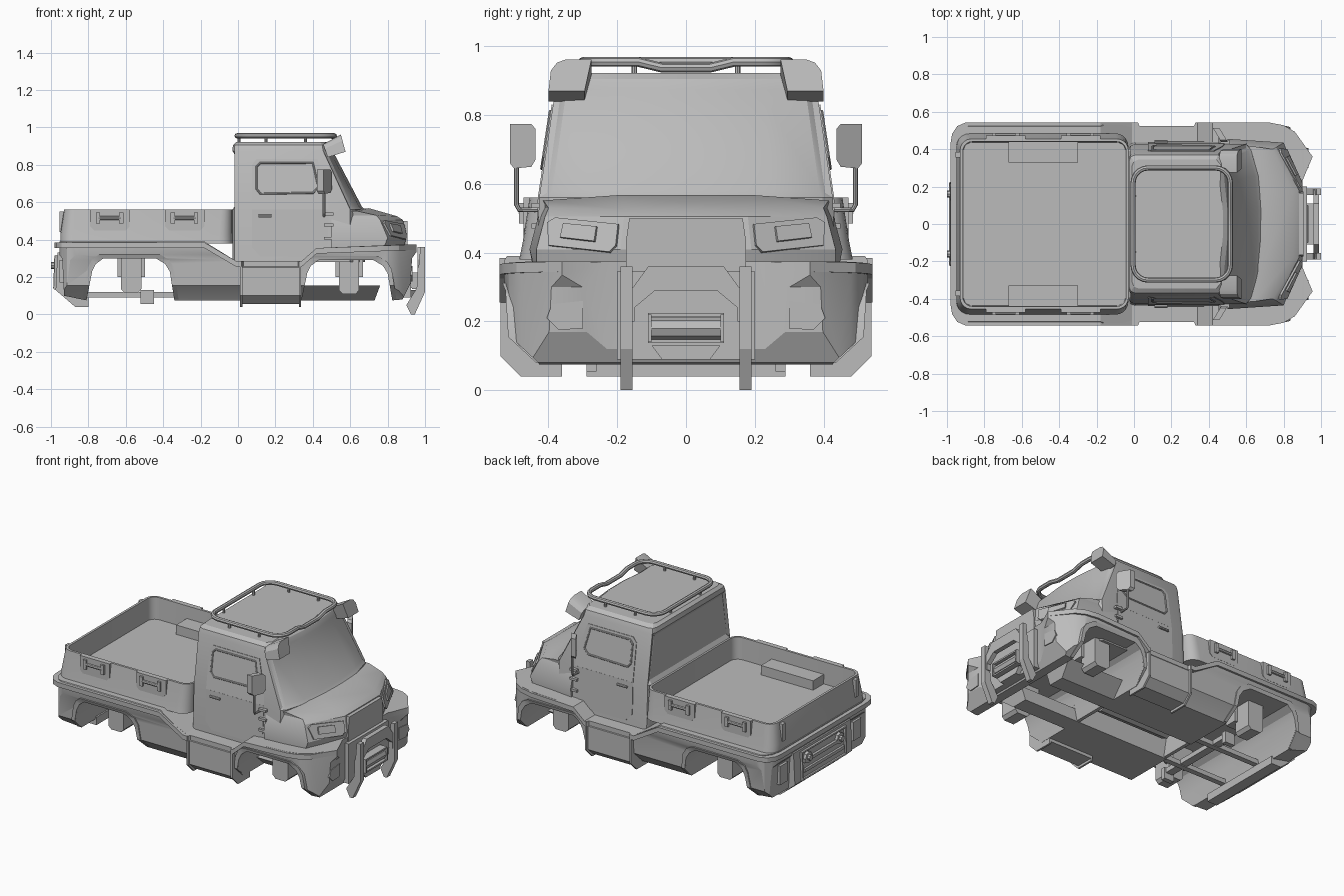
import bpy, bmesh, math
from mathutils import Vector

if "Cube" in bpy.data.objects:
    bpy.data.objects.remove(bpy.data.objects["Cube"])

grey = bpy.data.materials.new("plain_grey")
grey.use_nodes = True
grey.diffuse_color = (0.5, 0.5, 0.5, 1)
for node in grey.node_tree.nodes:
    if node.type == 'BSDF_PRINCIPLED':
        node.inputs["Base Color"].default_value = (0.5, 0.5, 0.5, 1)


def add(name, mesh, mirror=False):
    ob = bpy.data.objects.new(name, mesh)
    bpy.context.scene.collection.objects.link(ob)
    mesh.materials.clear()
    mesh.materials.append(grey)
    if mirror:
        m = ob.modifiers.new("mirror", 'MIRROR')
        m.use_axis = (False, True, False)
        m.use_mirror_merge = False
    return ob


def finish(name, bm, mirror=False):
    bmesh.ops.recalc_face_normals(bm, faces=bm.faces)
    mesh = bpy.data.meshes.new(name)
    bm.to_mesh(mesh)
    bm.free()
    return add(name, mesh, mirror)


def bake(ob):
    dg = bpy.context.evaluated_depsgraph_get()
    return bpy.data.meshes.new_from_object(ob.evaluated_get(dg), depsgraph=dg)


def loft_bm(rings):
    bm = bmesh.new()
    loops = [[bm.verts.new(p) for p in r] for r in rings]
    n = len(loops[0])
    for a, b in zip(loops, loops[1:]):
        for i in range(n):
            j = (i + 1) % n
            bm.faces.new((a[i], a[j], b[j], b[i]))
    bm.faces.new(loops[0])
    bm.faces.new(loops[-1])
    bmesh.ops.recalc_face_normals(bm, faces=bm.faces)
    return bm


def prism(name, pts, axis, lo, hi, mirror=False):
    """Extrude a 2D outline along the given axis."""
    place = {'x': lambda p, d: (d, p[0], p[1]),
             'y': lambda p, d: (p[0], d, p[1]),
             'z': lambda p, d: (p[0], p[1], d)}[axis]
    rings = [[place(p, d) for p in pts] for d in (lo, hi)]
    return finish(name, loft_bm(rings), mirror)


def box(name, x, y, z, mirror=False):
    pts = [(x[0], z[0]), (x[1], z[0]), (x[1], z[1]), (x[0], z[1])]
    return prism(name, pts, 'y', y[0], y[1], mirror)


def plate(name, pts, hint, thick=0.008):
    """Thin panel standing proud of a surface, on both sides."""
    pts = [Vector(p) for p in pts]
    n = (pts[1] - pts[0]).cross(pts[2] - pts[0]).normalized()
    n = n if n.dot(Vector(hint)) > 0 else -n
    return finish(name, loft_bm([[p - n * 0.004 for p in pts],
                                 [p + n * thick for p in pts]]), True)


def tube(name, pts, r, closed=False, mirror=False):
    cu = bpy.data.curves.new(name, 'CURVE')
    cu.dimensions = '3D'
    cu.bevel_depth, cu.bevel_resolution, cu.use_fill_caps = r, 2, True
    sp = cu.splines.new('POLY')
    sp.points.add(len(pts) - 1)
    for q, p in zip(sp.points, pts):
        q.co = (*p, 1)
    sp.use_cyclic_u = closed
    tmp = add(name + "_path", cu)
    mesh = bake(tmp)
    bpy.data.objects.remove(tmp)
    return add(name, mesh, mirror)


def trim(ob, *cutters, op='INTERSECT'):
    for c in cutters:
        m = ob.modifiers.new("trim", 'BOOLEAN')
        m.operation, m.object, m.solver = op, c, 'EXACT'
    ob.data = bake(ob)
    ob.modifiers.clear()
    for c in cutters:
        bpy.data.objects.remove(c)
    return ob


def both(half):
    """Complete a half outline with its reflection across y."""
    return half + [(p[0], -p[1], *p[2:]) for p in reversed(half)]


def both_yz(half):
    return half + [(-y, z) for y, z in reversed(half)]


def rrect(x0, x1, w, r, z, n=5):
    out = []
    for k, (cx, cy) in enumerate([(x1 - r, w - r), (x0 + r, w - r), (x0 + r, r - w), (x1 - r, r - w)]):
        for i in range(n + 1):
            a = math.pi / 2 * (k + i / n)
            out.append((cx + r * math.cos(a), cy + r * math.sin(a), z))
    return out


# Lower body: side outline trimmed by plan and cross-section
def arch(x0, x1, top, grow=0.0):
    a, b, t = x0 - grow, x1 + grow, top + grow
    return [(a, .04), (a + .03, t - .07), (a + .05, t - .03), (a + .09, t),
            (b - .1, t), (b - .05, t - .03), (b - .025, t - .07), (b, .04)]


REAR, FRONT = (-.81, -.34, .30), (.34, .825, .29)


def plan(grow=0.0, tail=0.0):
    g = .53 + grow
    return prism("plan_cutter", both([(tail - .985, .41), (tail - .972, g - .06), (tail - .945, g - .02),
                                      (tail - .90, g), (.02, g), (.03, g - .02), (.32, g - .02), (.33, g),
                                      (.72, g), (.80, g - .015), (.86, g - .05), (.955, .36), (.90, .23)]),
                 'z', -.1, 1)


def section(s=1.0):
    return prism("section_cutter", both_yz([(.40 * s, .03), (.43 * s, .08), (.51 * s, .155), (.518 * s, .29),
                                            (.545 * s, .355), (.50 * s, .42)]), 'x', -1.1, 1.1)


side = ([(-.965, .39), (-.965, .33), (-.94, .30), (-.93, .10)] + arch(*REAR) + arch(*FRONT)
        + [(.88, .08), (.925, .17), (.93, .30), (.955, .335), (.955, .365), (.90, .375), (.42, .355),
           (.34, .285), (-.01, .285), (-.18, .39)])
side = [(x, max(z, .075)) for x, z in side]
body = trim(prism("lower_body", side, 'y', -.6, .6), plan(0, .03), section())
trim(body, box("tunnel_cutter", (-.4, .4), (-.11, .11), (0, .24)), op='DIFFERENCE')
tube("gearbox", [(-.25, 0, .19), (.25, 0, .19)], .06)

# Raised wheel arch lips
for nm, spec in (("rear", REAR), ("front", FRONT)):
    ring = [(x, max(z, .08)) for x, z in arch(*spec, .022) + arch(*spec)[::-1]]
    trim(prism(nm + "_arch_lip", ring, 'y', -.6, .6), section(1.014))

# Belt moulding following the dip under the cab
top = [(-.98, .385), (-.18, .385), (-.01, .285), (.34, .285), (.42, .355), (.955, .375)]
belt = top + [(x, z - .03) for x, z in reversed(top)]
trim(prism("belt_moulding", belt, 'y', -.6, .6), plan(.013))

# Rear bumper and its fittings
bumper = [(-.965, .33), (-.975, .13), (-.87, .04), (-.80, .04), (-.80, .09), (-.90, .13), (-.90, .33)]
prism("rear_bumper", bumper, 'y', -.29, .29)
tube("rear_frame", [(-.978, -.22, .14), (-.978, .22, .14), (-.972, .22, .31), (-.972, -.22, .31)], .010, True)
for z in (.18, .24):
    box("rear_grille_bar", (-.985, -.95), (-.2, .2), (z, z + .02))
tube("tow_pin", [(-1, .16, .262), (-.93, .16, .262)], .018, mirror=True)
tube("tow_pin_flange", [(-.985, .16, .262), (-.96, .16, .262)], .035, mirror=True)
box("tail_light", (-.955, -.92), (.33, .41), (.17, .29), True)

# Side steps with end ribs
prism("side_step", [(.36, .055), (.475, .055), (.525, .10), (.525, .25), (.50, .28), (.36, .28)],
      'x', .02, .33, True)
for x in (.012, .326):
    prism("step_rib", [(.36, .04), (.48, .04), (.54, .10), (.54, .28), (.36, .28)], 'x', x, x + .012, True)

# Cargo bed
rings = [rrect(-.95, -.03, .485, .07, .38), rrect(-.95, -.03, .475, .07, .43), rrect(-.93, -.03, .455, .06, .56),
         rrect(-.915, -.042, .44, .05, .56), rrect(-.912, -.045, .437, .05, .42)]
finish("cargo_bed", loft_bm(rings))
box("bed_locker", (-.67, -.30), (.33, .44), (.415, .48), True)
for x in (-.79, -.39):
    prism("latch_plate", [(x, .47), (x + .02, .45), (x + .19, .45), (x + .21, .47), (x + .21, .56), (x, .56)],
          'y', .45, .473, True)
    tube("latch_handle", [(x + .045, .477, .515), (x + .165, .477, .515)], .010, mirror=True)
    for dx in (.03, .155):
        box("latch_end", (x + dx, x + dx + .022), (.46, .486), (.485, .545), True)
box("tailgate_catch", (-.955, -.92), (.355, .385), (.44, .55), True)

# Cab with inset windscreen and rear window
def cab_ring(z, w, xs, xf, xb=-.03):
    return [(x, y, z) for x, y in both([(xb, w - .035), (xb + .01, w - .01), (xb + .035, w), (xs, w),
                                        (xs + .025, w - .03), (xf - .015, .6 * w), (xf, .2 * w)])]


bm = loft_bm([cab_ring(.28, .437, .60, .68), cab_ring(.56, .427, .60, .68), cab_ring(.875, .38, .455, .515),
              cab_ring(.905, .37, .45, .50, -.027), cab_ring(.922, .345, .44, .475, -.01)])
for pick, depth in ((lambda n: n.x > .4, -.008), (lambda n: n.x < -.9, -.016)):
    glass = [f for f in bm.faces if .6 < f.calc_center_median().z < .85 and pick(f.normal)]
    bmesh.ops.inset_region(bm, faces=glass, thickness=.025, depth=depth)
finish("cab", bm)


def wall(x, z, out=0.0):
    y = .437 - .01 * (z - .28) / .28 if z <= .56 else .427 - .047 * (z - .56) / .315
    return (x, y + out, z)


# Doors
for nm, pts in (("door_lower", [(.075, .56), (.075, .36), (.12, .31), (.42, .31), (.48, .38), (.485, .56)]),
                ("door_upper", [(.075, .56), (.485, .56), (.475, .65), (.425, .83), (.10, .83), (.075, .80)])):
    plate(nm, [wall(*p) for p in pts], (0, 1, 0), .004)
window = [(.10, .67), (.12, .645), (.40, .65), (.43, .68), (.40, .81), (.12, .81), (.10, .79)]
tube("door_window_frame", [wall(*p, .004) for p in window], .006, True, True)
tube("door_handle", [(.11, .44, .525), (.18, .44, .525)], .008, mirror=True)
for z in (.40, .47, .53):
    box("door_hinge", (.46, .51), (.42, .45), (z, z + .015), True)

# Roof rail, posts and corner visors
rail = rrect(-.005, .515, .30, .08, .955)
front = [(.515, y, z) for y, z in ((-.14, .955), (-.07, .938), (.07, .938), (.14, .955))]
tube("roof_rail", rail + front, .014, True)
for x, y in ((.15, .30), (.36, .30), (.005, .15)):
    tube("rail_post", [(x, y, .90), (x, y, .955)], .008, mirror=True)
visor = [(.295, 0), (.40, 0), (.393, .65), (.375, .9), (.35, 1), (.275, 1)]
finish("corner_visor", loft_bm([[(.48 - .025 * s, y, .84 + .07 * s) for y, s in visor],
                                [(.575 - .025 * s, y, .87 + .092 * s) for y, s in visor]]), True)

# Door mirrors, turned slightly outward
tube("mirror_arm", [(.46, .43, .525), (.46, .485, .525), (.46, .493, .54), (.46, .493, .70)], .007, mirror=True)
glass = [(.45, .65), (.50, .645), (.512, .66), (.512, .775), (.45, .775), (.438, .76), (.438, .67)]
finish("mirror_head", loft_bm([[(x + .6 * (.475 - y), y, z) for y, z in glass] for x in (.445, .48)]), True)

# Bonnet
bonnet = [[(.5, .44, .33), (.77, .435, .33), (.88, .20, .33)],
          [(.5, .455, .41), (.80, .435, .41), (.90, .19, .41)],
          [(.5, .43, .505), (.76, .41, .505), (.882, .18, .505)],
          [(.5, .42, .53), (.74, .40, .53), (.85, .175, .525)],
          [(.5, .42, .55), (.64, .415, .552), (.70, .19, .568)]]
finish("bonnet", loft_bm([both(r) for r in bonnet]))
prism("grille_panel", both_yz([(.175, .34), (.175, .43), (.165, .50)]), 'x', .88, .905)


# Headlights on the angled bonnet corners
def corner(u, v):
    a, b = (Vector(r[1]).lerp(Vector(r[2]), u) for r in bonnet[1:3])
    return a.lerp(b, v)


def lamp(name, outline, thick):
    plate(name, [corner(u, v) for u, v in outline], (1, .5, 0), thick)


lamp("headlight_housing", [(.15, .1), (.88, -.1), (.95, .1), (.95, .75), (.15, .95), (.06, .8)], .010)
lamp("headlight_lens", [(.28, .32), (.7, .2), (.7, .65), (.28, .75)], .018)

# Bumper lamps in the front corners
plate("bumper_lamp", [(.926, y, z) for y, z in ((.30, .18), (.37, .175), (.405, .21), (.39, .25), (.30, .26))],
      (1, 0, 0), .006)

# Bull bar with winch
prism("bull_bar_upright", [(.975, .36), (1, .36), (1, .12), (.945, 0), (.925, 0), (.90, .05), (.955, .14)],
      'y', .155, .19, True)
prism("bull_bar_hoop", both_yz([(.15, .2), (.15, .24), (.09, .29)])[::-1]
      + [(.15, .2), (.19, .2), (.19, .25), (.11, .36), (-.11, .36), (-.19, .25), (-.19, .2)], 'x', .96, .99)
box("bull_bar_mount", (.87, .925), (-.2, .2), (.09, .345))
prism("tow_plate", both_yz([(.07, .09), (.10, .13)]), 'x', .92, .955)
tube("winch_drum", [(.95, -.1, .18), (.95, .1, .18)], .032)
box("winch_end", (.91, .985), (.10, .11), (.14, .22), True)
for z in (.137, .215):
    box("winch_bar", (.93, .98), (-.11, .11), (z, z + .01))

# Chassis parts
for x, z in ((-.625, .115), (.54, .11)):
    prism("axle_bracket", [(x, z + .02), (x + .02, z), (x + .09, z), (x + .108, z + .02), (x + .108, .31), (x, .31)],
          'y', .30, .42, True)
    box("bracket_mount", (x - .02, x + .128), (.24, .32), (.20, .31), True)
box("chassis_rail", (-.84, -.30), (.13, .165), (.09, .12), True)
box("chassis_hanger", (-.52, -.45), (.26, .29), (.055, .13), True)
box("chassis_crossbar", (-.51, -.46), (-.29, .29), (.095, .125))
skid = [[(.32, .11, z), (x, .11, z), (x, y, z), (.32, y, z)] for x, y, z in ((.73, .22, .075), (.76, .32, .155))]
finish("skid_plate", loft_bm(skid), True)

# Smooth the rounded parts and keep edges sharp
bpy.ops.object.select_all(action='DESELECT')
for ob in bpy.context.scene.objects:
    if ob.type == 'MESH':
        ob.select_set(True)
        bpy.context.view_layer.objects.active = ob
bpy.ops.object.shade_smooth_by_angle(angle=math.radians(24))
